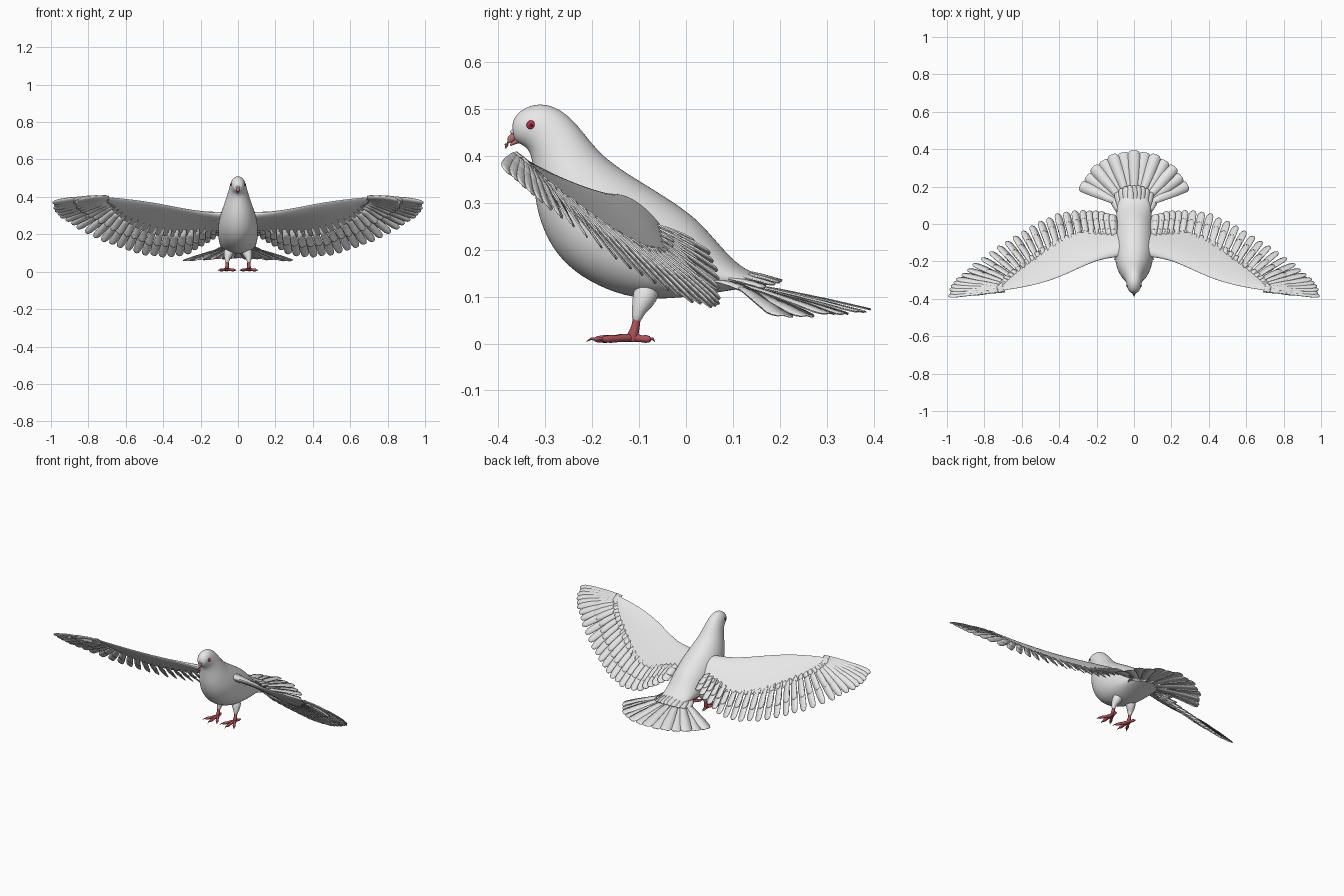
import bpy, bmesh, math, random
from mathutils import Vector as V

if "Cube" in bpy.data.objects:
    bpy.data.objects.remove(bpy.data.objects["Cube"])

random.seed(4)


def material(name, rgb):
    m = bpy.data.materials.new(name)
    m.diffuse_color = (*rgb, 1)
    m.use_nodes = True
    m.node_tree.nodes["Principled BSDF"].inputs["Base Color"].default_value = m.diffuse_color
    return m


WHITE = material("white_plumage", (0.8, 0.8, 0.8))
RED = material("red_skin", (0.42, 0.085, 0.105))
PINK = material("pink_horn", (0.5, 0.19, 0.19))
EYE = material("eye_red", (0.42, 0.035, 0.07))
DARK = material("pupil_dark", (0.08, 0.01, 0.015))


def finish(name, bm, mat, mirror=False, subsurf=0, angle=60, solid=0, closed=True):
    if closed:
        bmesh.ops.recalc_face_normals(bm, faces=bm.faces)
    me = bpy.data.meshes.new(name)
    bm.to_mesh(me)
    bm.free()
    ob = bpy.data.objects.new(name, me)
    bpy.context.collection.objects.link(ob)
    me.materials.append(mat)
    if solid:
        s = ob.modifiers.new("thickness", 'SOLIDIFY')
        s.thickness, s.offset = solid, 0
    if subsurf:
        s = ob.modifiers.new("smooth", 'SUBSURF')
        s.levels = s.render_levels = subsurf
    if mirror:
        ob.modifiers.new("mirror", 'MIRROR')
    bpy.context.view_layer.objects.active = ob
    ob.select_set(True)
    bpy.ops.object.shade_smooth_by_angle(angle=math.radians(angle))
    ob.select_set(False)
    return ob


def loft(bm, rings):
    rows = [[bm.verts.new(p) for p in r] for r in rings]
    n = len(rows[0])
    for a, b in zip(rows, rows[1:]):
        for i in range(n):
            bm.faces.new((a[i], a[(i + 1) % n], b[(i + 1) % n], b[i]))
    bm.faces.new(rows[0][::-1])
    bm.faces.new(rows[-1])


def tube(bm, pts, sides=8):
    """Tapered tube through (x, y, z, radius) points."""
    ps = [V(p[:3]) for p in pts]
    rings = []
    for i, p in enumerate(ps):
        d = (ps[min(i + 1, len(ps) - 1)] - ps[max(i - 1, 0)]).normalized()
        ref = V((0, 0, 1)) if abs(d.z) < 0.8 else V((0, 1, 0))
        s = d.cross(ref).normalized()
        u = s.cross(d)
        rings.append([p + pts[i][3] * (s * math.cos(a) + u * math.sin(a))
                      for a in (math.tau * k / sides for k in range(sides))])
    loft(bm, rings)


ROUND = ((0, .6), (.35, .85), (.7, 1), (.9, .92), (.97, .65), (1, .25))
BLUNT = ((0, .35), (.35, .62), (.7, .9), (.93, 1), (.98, .8), (1, .45))


def feather(bm, base, tip, width, up, roll=0.0, bow=0.0, shape=ROUND):
    """Slightly cambered blade."""
    d = tip - base
    side = d.cross(up).normalized()
    nrm = side.cross(d).normalized()
    rows = []
    for t, w in shape:
        c = base + d * t + nrm * bow * math.sin(math.pi * t)
        h = side * width * w * 0.5
        lift = nrm * width * 0.5 * w * roll
        rows.append([bm.verts.new(q) for q in
                     (c - h - lift, c + nrm * width * 0.03, c + h + lift)])
    for a, b in zip(rows, rows[1:]):
        for i in (0, 1):
            bm.faces.new((a[i], a[i + 1], b[i + 1], b[i]))


def sample(keys, u):
    f = u * (len(keys) - 1)
    i = min(int(f), len(keys) - 2)
    return V(keys[i]).lerp(V(keys[i + 1]), f - i)


# Body: head to rump, each ring as top y, top z, bottom y, bottom z, half width
BODY = [(-.371, .460, -.369, .444, .006), (-.369, .480, -.364, .430, .022),
        (-.350, .502, -.350, .424, .033), (-.313, .515, -.334, .411, .041),
        (-.270, .504, -.328, .387, .046), (-.231, .470, -.326, .35, .056),
        (-.185, .407, -.323, .30, .076), (-.13, .368, -.308, .243, .094),
        (-.08, .338, -.279, .188, .105), (-.03, .307, -.228, .14, .110),
        (.02, .272, -.15, .103, .108), (.055, .233, -.08, .092, .103),
        (.085, .197, -.01, .097, .098), (.115, .166, .06, .107, .092),
        (.15, .148, .11, .116, .08), (.19, .137, .18, .124, .05)]
bm = bmesh.new()
rings = []
for ty, tz, by, bz, w in BODY:
    c, h = V((0, (ty + by) / 2, (tz + bz) / 2)), V((0, (ty - by) / 2, (tz - bz) / 2))
    rings.append([c + h * math.cos(a) + V((w * math.sin(a), 0, 0))
                  for a in (math.tau * k / 16 for k in range(16))])
loft(bm, rings)
finish("body", bm, WHITE, subsurf=2)

# Wing panel: x, leading y, z, trailing y, z, half thickness
PANEL = [(.04, -.17, .31, -.03, .225, .036), (.10, -.18, .315, -.035, .222, .028),
         (.19, -.193, .322, -.03, .205, .02), (.30, -.243, .342, -.04, .185, .016),
         (.40, -.29, .363, -.07, .184, .015), (.50, -.322, .38, -.125, .207, .013),
         (.60, -.343, .392, -.205, .262, .010), (.68, -.353, .398, -.285, .333, .008),
         (.73, -.36, .40, -.345, .385, .005)]
bm = bmesh.new()
rings = []
for x, ly, lz, ty, tz, th in PANEL:
    le, te = V((x, ly, lz)), V((x, ty, tz))
    n = V((0, lz - tz, ty - ly)).normalized()
    ring = []
    for k in range(12):
        a = math.tau * k / 12
        s = (1 - math.cos(a)) / 2
        ring.append(le.lerp(te, s) + n * th * (math.sin(a) * (1.1 - .8 * s) + .25 * math.sin(math.pi * s)))
    rings.append(ring)
loft(bm, rings)
finish("wing_panel", bm, WHITE, mirror=True, subsurf=2)

# Wing feathers: quill roots and tips from the body outwards
ROOTS = [(.10, -.12, .278), (.17, -.12, .268), (.25, -.13, .258), (.35, -.15, .255),
         (.45, -.19, .275), (.53, -.24, .308), (.60, -.285, .342), (.645, -.32, .37),
         (.67, -.335, .382), (.68, -.345, .39), (.69, -.357, .396)]
TIPS = [(.115, .055, .19), (.19, .075, .142), (.28, .076, .088), (.40, .06, .076), (.52, .01, .088),
        (.64, -.06, .125), (.75, -.135, .172), (.87, -.22, .235), (.95, -.29, .287),
        (.985, -.34, .33), (.995, -.385, .368)]
UP = V((-.1, .62, .78)).normalized()


def feather_row(name, count, start, reach, widths, lift, roll, jitter):
    """start, reach and widths are (inner, outer) values along the wing."""
    bm = bmesh.new()

    def mix(pair, u):
        return pair[0] + (pair[1] - pair[0]) * u

    for i in range(count):
        u = i / (count - 1)
        b, t = sample(ROOTS, u), sample(TIPS, u)
        end = mix(reach, u) + random.uniform(-jitter, 0)
        feather(bm, b.lerp(t, mix(start, u)), b.lerp(t, end) + UP * lift * (1 - .5 * u), mix(widths, u),
                UP, roll, .002 + .006 * u * u)
    finish(name, bm, WHITE, mirror=True, solid=.003, angle=40, closed=False)


feather_row("flight_feathers", 27, (.25, 0), (1, 1), (.046, .04), 0, .16, .03)
feather_row("upper_coverts", 27, (.3, 0), (.78, .66), (.042, .036), .007, .16, .06)
feather_row("lower_coverts", 27, (.38, .05), (.74, .6), (.042, .036), -.006, .16, .06)
feather_row("scalloped_coverts", 32, (.34, 0), (.51, .16), (.032, .026), .007, .06, .02)

# Tail fan and the short coverts above it
bm = bmesh.new()
for i in range(13):
    k = i / 6 - 1
    a = math.radians(90 - 66 * k)
    r = .314 - .006 * (i % 2)
    base = V((.06 * k, .10, .132 - .003 * (i % 2)))
    tip = V((r * math.cos(a), .08 + r * math.sin(a), .072 - .014 * abs(k) - .003 * (i % 2)))
    feather(bm, base, tip, .064, V((.3 * k, .25, 1)), .03, .003, BLUNT)
finish("tail_fan", bm, WHITE, solid=.002, angle=40, closed=False)

bm = bmesh.new()
for i in range(11):
    k = i / 5 - 1
    tip = V((.115 * k, .205 - .07 * abs(k) ** 3, .134 - .022 * k * k))
    feather(bm, V((.08 * k, .06, .165 - .03 * k * k)), tip, .036, V((.4 * k, .3, 1)), .05, .004)
finish("tail_coverts", bm, WHITE, solid=.003, angle=40, closed=False)

# Feathered thighs
bm = bmesh.new()
tube(bm, [(.03, -.076, .16, .02), (.04, -.08, .125, .027), (.05, -.087, .10, .029),
          (.057, -.098, .077, .019), (.058, -.104, .06, .012), (.058, -.106, .046, .010)], 12)
finish("thigh", bm, WHITE, mirror=True, subsurf=1)

# Shanks, toes and claws
bm = bmesh.new()
tube(bm, [(.058, -.104, .06, .008), (.058, -.108, .035, .009), (.058, -.114, .016, .012), (.058, -.115, .004, .010)])
claws = bmesh.new()
for dx, dy in ((0, -.08), (.04, -.064), (-.04, -.064), (.008, .04)):
    def at(f, z, r):
        return (.058 + dx * f, -.115 + dy * f, z, r)
    tube(bm, [at(0, .012, .009), at(.3, .012, .0085), at(.5, .010, .0072),
              at(.7, .010, .0085), at(.92, .009, .007), at(1, .009, .004)])
    tube(claws, [at(.95, .009, .004), at(1.1, .010, .003), at(1.22, .004, .0008)], 6)
finish("foot", bm, RED, mirror=True)
finish("claws", claws, PINK, mirror=True)

# Beak
bm = bmesh.new()
tube(bm, [(0, -.350, .450, .012), (0, -.365, .444, .010), (0, -.376, .434, .0075),
          (0, -.383, .424, .0045), (0, -.385, .416, .001)], 10)
tube(bm, [(0, -.350, .438, .010), (0, -.364, .431, .006), (0, -.375, .423, .002)], 10)
finish("beak", bm, PINK)


def balls(name, loc, scale, mat):
    bm = bmesh.new()
    bmesh.ops.create_uvsphere(bm, u_segments=14, v_segments=10, radius=1)
    for v in bm.verts:
        v.co = V(loc) + V([c * s for c, s in zip(v.co, scale)])
    finish(name, bm, mat, mirror=True)


# Eyes and the fleshy bumps above the beak
balls("eye", (.034, -.330, .466), (.007, .0105, .0105), EYE)
balls("pupil", (.0385, -.330, .466), (.0035, .0045, .0045), DARK)
balls("cere", (.005, -.367, .452), (.006, .008, .006), WHITE)
